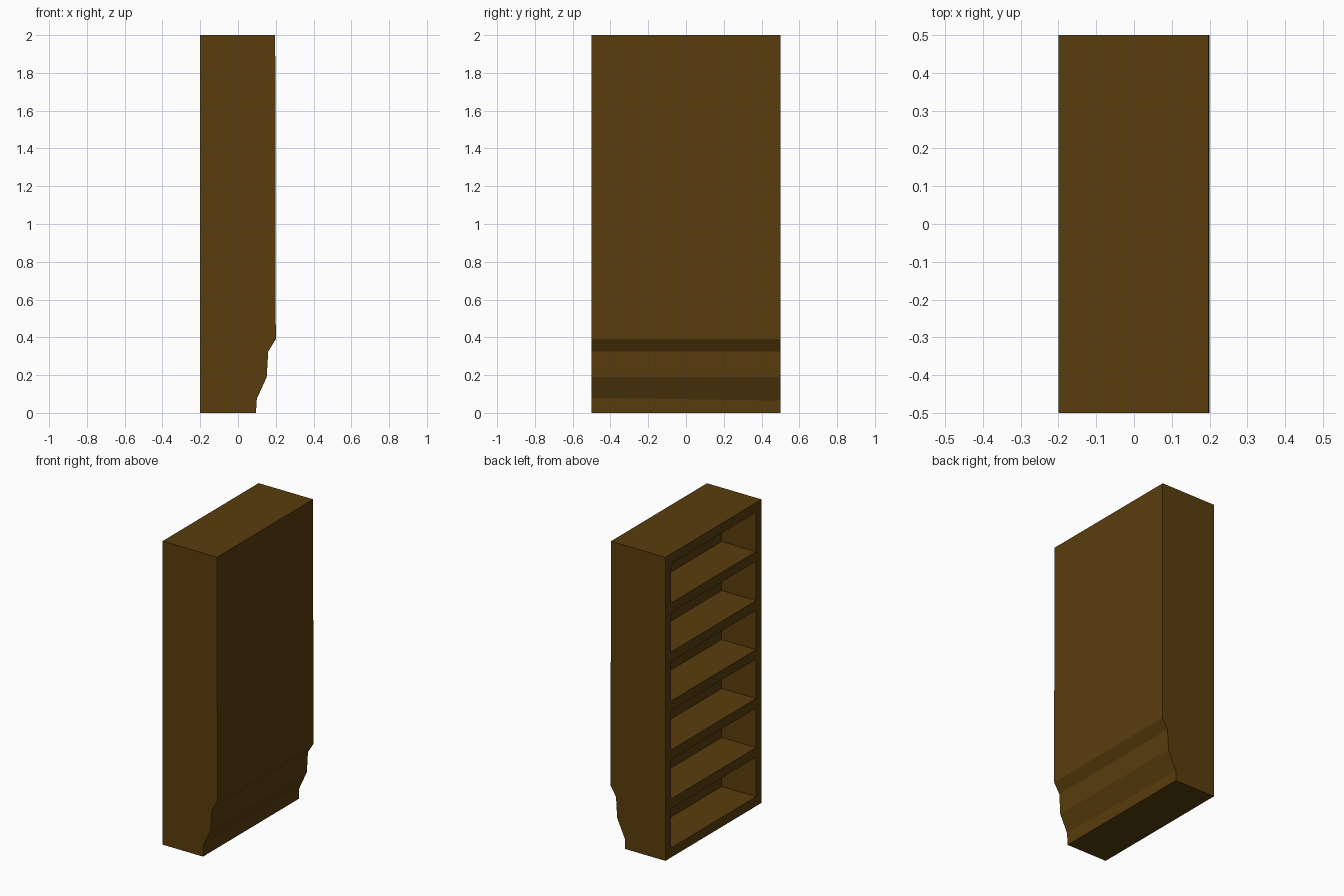
import bpy, bmesh
from mathutils import Matrix

if "Cube" in bpy.data.objects:
    bpy.data.objects.remove(bpy.data.objects["Cube"])

wood = bpy.data.materials.new("dark_wood")
wood.diffuse_color = (0.10, 0.047, 0.004, 1)
wood.use_nodes = True
wood.node_tree.nodes["Principled BSDF"].inputs["Base Color"].default_value = wood.diffuse_color


def make_object(name, bm):
    bmesh.ops.recalc_face_normals(bm, faces=bm.faces)
    mesh = bpy.data.meshes.new(name)
    bm.to_mesh(mesh)
    bm.free()
    mesh.materials.append(wood)
    obj = bpy.data.objects.new(name, mesh)
    bpy.context.collection.objects.link(obj)
    return obj


# Carcass: side profile (x, z) with a stepped lower back, lofted between both ends
def profile(kick_x, kick_z):
    return [(-0.2, 0), (0.095, 0), (kick_x, kick_z), (0.152, 0.19),
            (0.16, 0.325), (0.2, 0.39), (0.197, 2), (-0.2, 2)]


bm = bmesh.new()
near = [bm.verts.new((x, -0.5, z)) for x, z in profile(0.10, 0.08)]
far = [bm.verts.new((x, 0.5, z)) for x, z in profile(0.095, 0.065)]
bm.faces.new(near)
bm.faces.new(far)
n = len(near)
for i in range(n):
    j = (i + 1) % n
    bm.faces.new((near[i], near[j], far[j], far[i]))
bookcase = make_object("bookcase", bm)

# Six compartments cut into the open side
BOARD, COUNT = 0.063, 6
height = (2 - BOARD * (COUNT + 1)) / COUNT
bm = bmesh.new()
for i in range(COUNT):
    z = BOARD + height / 2 + i * (height + BOARD)
    bmesh.ops.create_cube(bm, size=1, matrix=Matrix.Translation((-0.125, 0, z))
                          @ Matrix.Diagonal((0.35, 0.886, height, 1)))
cutter = make_object("compartment_cutter", bm)
cutter.hide_render = True

cut = bookcase.modifiers.new("compartments", 'BOOLEAN')
cut.operation = 'DIFFERENCE'
cut.solver = 'EXACT'
cut.object = cutter
bpy.context.view_layer.objects.active = bookcase
bpy.ops.object.modifier_apply(modifier=cut.name)
bpy.data.objects.remove(cutter)
